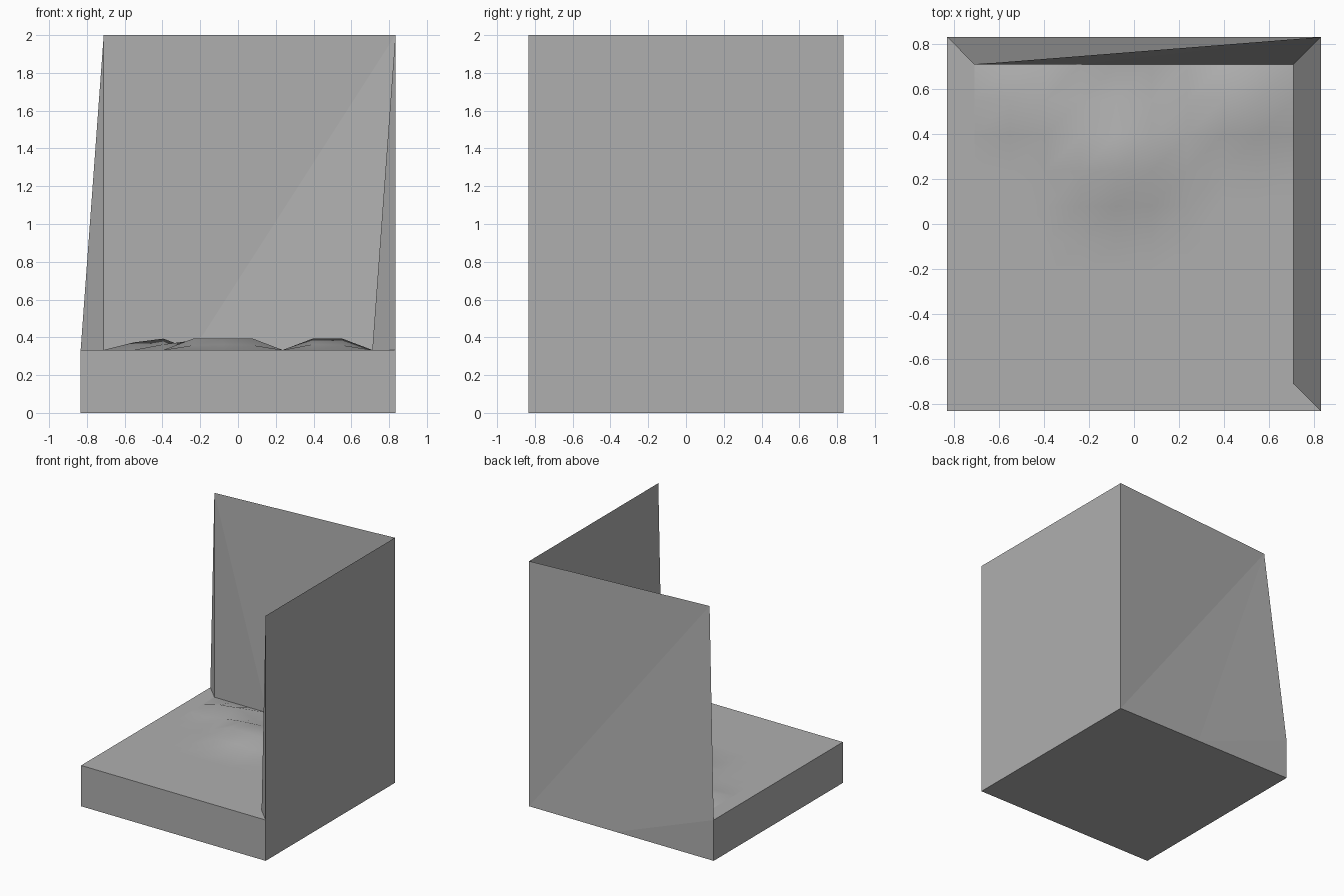
import bpy

if "Cube" in bpy.data.objects:
    bpy.data.objects.remove(bpy.data.objects["Cube"])

OUT, INN = 0.833, 0.711      # outer half width, inner half width at wall foot
FLOOR, TOP = 0.333, 2.0      # floor level, wall height
N = 9                        # floor divisions

grey = bpy.data.materials.new("mid_grey")
grey.diffuse_color = (0.43, 0.43, 0.43, 1)
grey.use_nodes = True
grey.node_tree.nodes["Principled BSDF"].inputs["Base Color"].default_value = grey.diffuse_color


def mesh_object(name, verts, faces, smooth=False):
    me = bpy.data.meshes.new(name)
    me.from_pydata(verts, [], faces)
    me.materials.append(grey)
    ob = bpy.data.objects.new(name, me)
    bpy.context.collection.objects.link(ob)
    if smooth:
        bpy.context.view_layer.objects.active = ob
        ob.select_set(True)
        bpy.ops.object.shade_smooth_by_angle(angle=1.05)
        ob.select_set(False)
    return ob


# Slab: underside, front and left sides, flat rim on the two open edges
ring = [(-OUT, -OUT), (OUT, -OUT), (OUT, OUT), (-OUT, OUT)]
inner = [(INN, -INN), (-INN, -INN), (-INN, INN)]
verts = [(x, y, 0) for x, y in ring] + [(x, y, FLOOR) for x, y in ring]
verts += [(x, y, FLOOR) for x, y in inner]
mesh_object("floor_slab", verts, [
    (3, 2, 1, 0), (0, 1, 5, 4), (3, 0, 4, 7),
    (4, 5, 8, 9), (7, 4, 9, 10)])

# Uneven floor: grid with a few low bumps toward the back
bumps = {(1, 8): 0.04, (2, 8): 0.06, (7, 8): 0.06, (8, 8): 0.06,
         (2, 7): 0.03, (7, 7): 0.03, (8, 7): 0.025,
         (3, 7): 0.05, (4, 7): 0.06, (5, 7): 0.05,
         (3, 6): 0.06, (4, 6): 0.06, (5, 6): 0.06,
         (3, 5): 0.025, (4, 5): 0.03, (5, 5): 0.025}
step = 2 * INN / N
verts = [(-INN + i * step, -INN + j * step, FLOOR + bumps.get((i, j), 0))
         for j in range(N + 1) for i in range(N + 1)]
faces = []
for j in range(N):
    for i in range(N):
        a = j * (N + 1) + i
        faces.append((a, a + 1, a + N + 2, a + N + 1))
mesh_object("floor_surface", verts, faces, smooth=True)

# Right wall: wedge tapering to a sharp top edge on the outer face
mesh_object("right_wall", [
    (OUT, -OUT, 0), (OUT, OUT, 0), (OUT, OUT, TOP), (OUT, -OUT, TOP),
    (OUT, -OUT, FLOOR), (INN, -INN, FLOOR), (INN, INN, FLOOR)],
    [(0, 1, 2, 3, 4), (6, 5, 3, 2), (5, 4, 3)])

# Back wall: twisted wedge whose free top corner sits above the inner foot
mid = -INN + 3 * step
mesh_object("back_wall", [
    (OUT, OUT, 0), (0.05, OUT, 0), (-OUT, OUT, 0), (-OUT, OUT, FLOOR),
    (-INN, INN, TOP), (OUT, OUT, TOP),
    (-INN, INN, FLOOR), (mid, INN, FLOOR), (INN, INN, FLOOR)],
    [(0, 4, 5), (0, 1, 4), (1, 3, 4), (1, 2, 3),
     (3, 6, 4), (6, 7, 4), (7, 5, 4), (7, 8, 5)])
